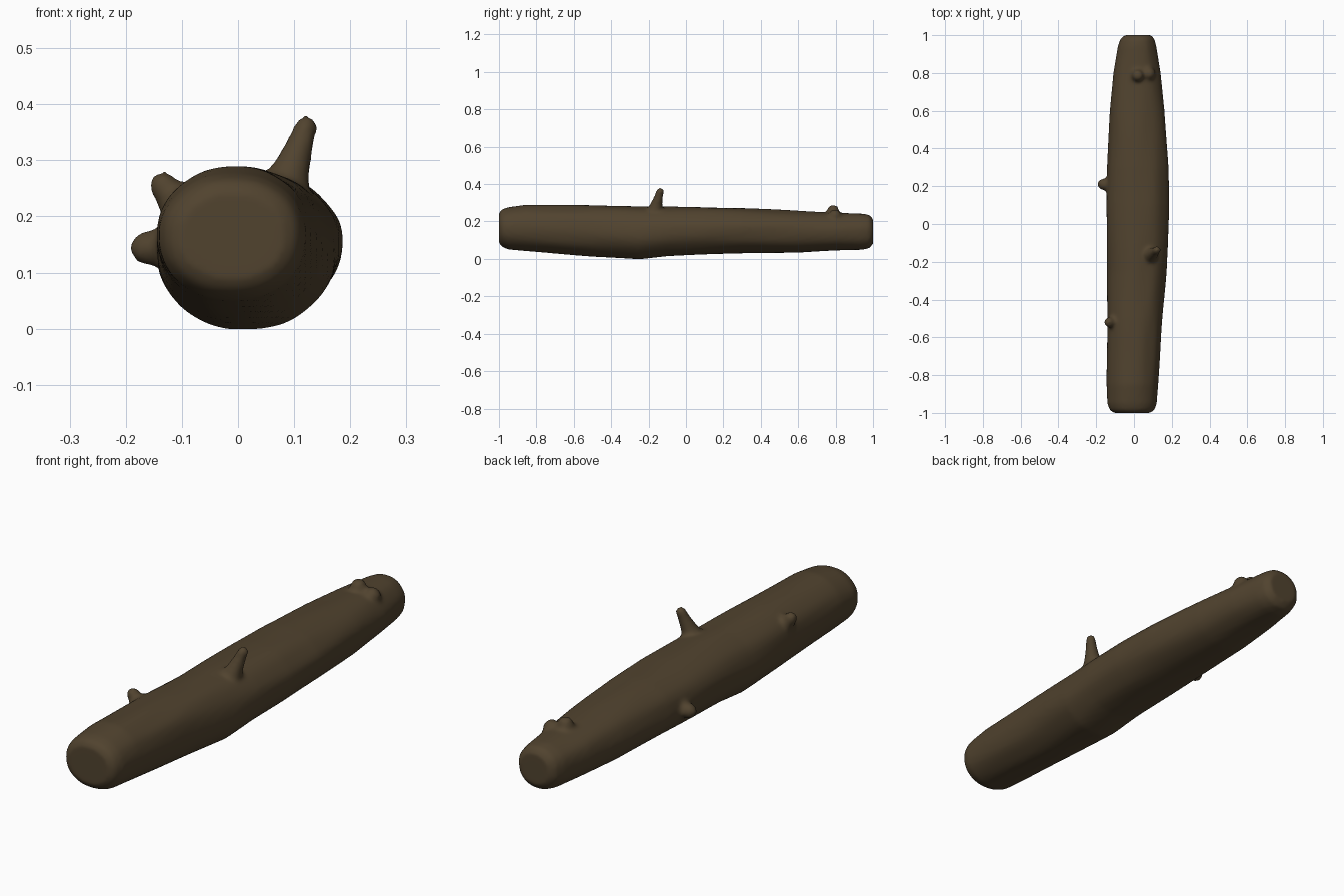
import bpy, bmesh, math
from mathutils import Vector, noise

if "Cube" in bpy.data.objects:
    bpy.data.objects.remove(bpy.data.objects["Cube"])

bark = bpy.data.materials.new("bark_brown")
bark.diffuse_color = (0.082, 0.056, 0.028, 1)
bark.use_nodes = True
bark.node_tree.nodes["Principled BSDF"].inputs["Base Color"].default_value = bark.diffuse_color

# Log stations: y, x min, x max, z min, z max
STATIONS = [
    (-1.00, -0.105, 0.085, 0.085, 0.245), (-0.985, -0.128, 0.108, 0.065, 0.265),
    (-0.95, -0.140, 0.120, 0.050, 0.276), (-0.85, -0.143, 0.127, 0.040, 0.290),
    (-0.50, -0.143, 0.152, 0.013, 0.287), (-0.25, -0.143, 0.173, -0.001, 0.280),
    (-0.10, -0.144, 0.181, 0.016, 0.279), (0.10, -0.144, 0.186, 0.023, 0.277),
    (0.30, -0.142, 0.182, 0.030, 0.272), (0.60, -0.128, 0.162, 0.034, 0.257),
    (0.80, -0.110, 0.140, 0.045, 0.247), (0.94, -0.086, 0.118, 0.049, 0.242),
    (0.98, -0.072, 0.108, 0.057, 0.236), (1.00, -0.050, 0.090, 0.080, 0.215)]
SEG = 48


def station(y):
    for a, b in zip(STATIONS, STATIONS[1:]):
        if y <= b[0]:
            t = (y - a[0]) / (b[0] - a[0])
            return [p + (q - p) * t for p, q in zip(a, b)]
    return STATIONS[-1]


def spow(v, e):
    return math.copysign(abs(v) ** e, v)


def tube(bm, rings):
    # Skin a list of closed rings and cap both ends
    loops = [[bm.verts.new(p) for p in r] for r in rings]
    n = len(loops[0])
    for a, b in zip(loops, loops[1:]):
        for i in range(n):
            j = (i + 1) % n
            bm.faces.new((a[i], a[j], b[j], b[i]))
    bm.faces.new(loops[0][::-1])
    bm.faces.new(loops[-1])


bm = bmesh.new()

# Trunk with slight bark unevenness
ys = sorted({s[0] for s in STATIONS} | {-0.95 + 0.04 * i for i in range(48)})
rings = []
for y in ys:
    _, x0, x1, z0, z1 = station(y)
    cx, cz, rx, rz = (x0 + x1) / 2, (z0 + z1) / 2, (x1 - x0) / 2, (z1 - z0) / 2
    ring = []
    for k in range(SEG):
        a = 2 * math.pi * k / SEG
        c, s = math.cos(a), math.sin(a)
        f = 1 + 0.03 * noise.noise(Vector((c * 2, y * 3, s * 2)))
        ring.append((cx + rx * f * spow(c, 0.93), y, cz + rz * f * spow(s, 0.93)))
    rings.append(ring)
tube(bm, rings)


def stub(base, tip, r0, r1):
    # Flared branch stub with a domed tip
    base, tip = Vector(base), Vector(tip)
    d = tip - base
    length = d.length
    rot = d.to_track_quat('Z', 'Y')
    prof = [(i / 8 * (length - r1), r1 + (r0 - r1) * (1 - i / 8) ** 1.5) for i in range(9)]
    prof += [(length - r1 + r1 * math.sin(t), r1 * math.cos(t)) for t in (0.4, 0.8, 1.2, 1.45)]
    tube(bm, [[base + rot @ Vector((r * math.cos(2 * math.pi * k / 20),
                                    r * math.sin(2 * math.pi * k / 20), h))
               for k in range(20)] for h, r in prof])


# Branch stubs and knots
stub((0.075, -0.175, 0.225), (0.128, -0.133, 0.380), 0.052, 0.021)
stub((-0.09, 0.205, 0.145), (-0.193, 0.212, 0.143), 0.055, 0.031)
stub((-0.08, -0.52, 0.19), (-0.150, -0.52, 0.275), 0.060, 0.026)
stub((0.015, 0.78, 0.18), (0.022, 0.79, 0.290), 0.070, 0.032)
stub((0.06, 0.79, 0.18), (0.092, 0.80, 0.262), 0.065, 0.035)

bmesh.ops.recalc_face_normals(bm, faces=bm.faces[:])
me = bpy.data.meshes.new("log")
bm.to_mesh(me)
bm.free()
me.materials.append(bark)
log = bpy.data.objects.new("log", me)
bpy.context.collection.objects.link(log)

# Fuse stubs into the trunk and soften the joints
rm = log.modifiers.new("fuse", 'REMESH')
rm.mode = 'VOXEL'
rm.voxel_size = 0.01
rm.use_smooth_shade = True
sm = log.modifiers.new("soften", 'SMOOTH')
sm.factor = 0.5
sm.iterations = 6
